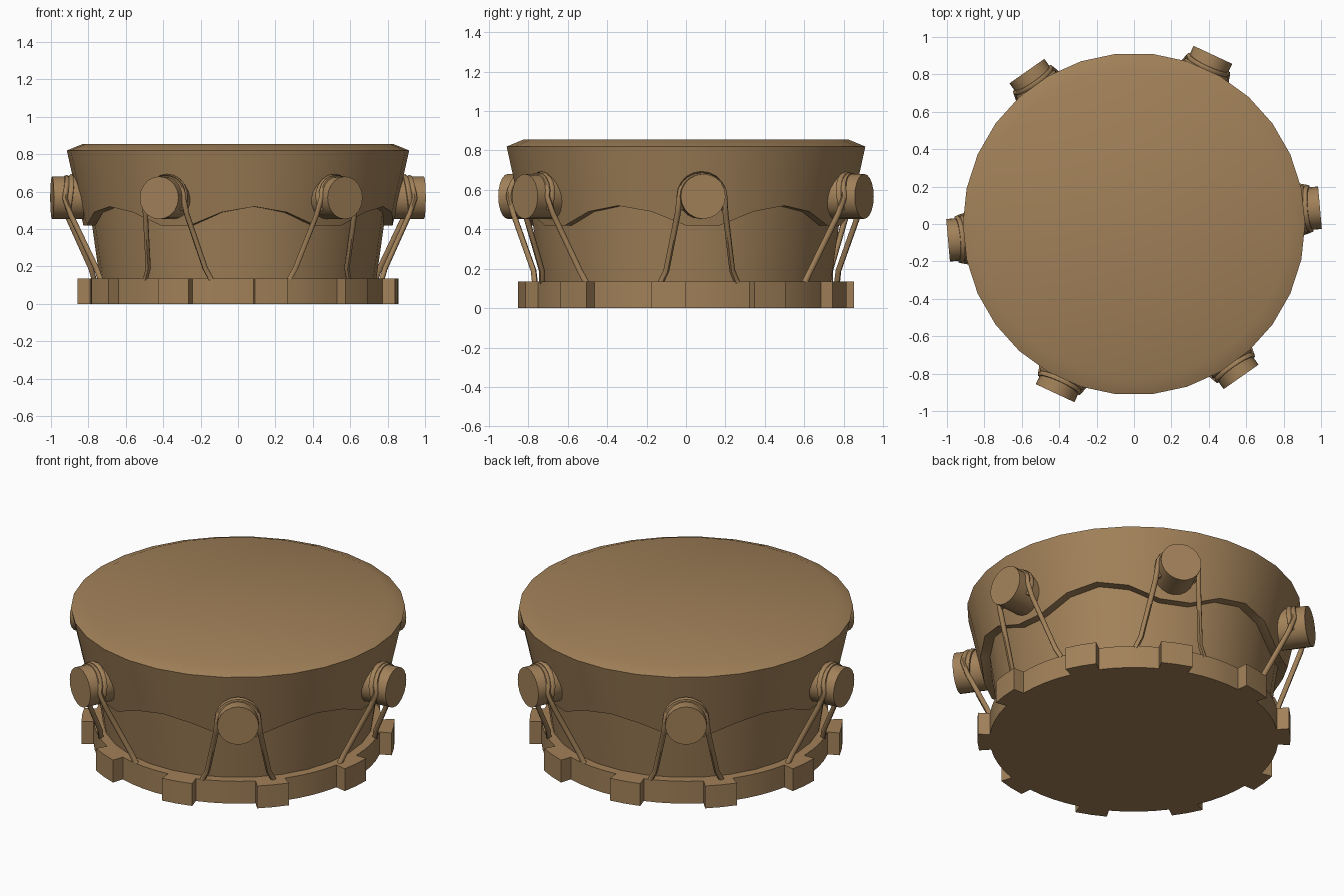
import bpy, bmesh
from math import sin, cos, pi, radians
from mathutils import Vector, Matrix

if "Cube" in bpy.data.objects:
    bpy.data.objects.remove(bpy.data.objects["Cube"])

mat = bpy.data.materials.new("tan_leather")
mat.diffuse_color = (0.36, 0.22, 0.10, 1)
mat.use_nodes = True
mat.node_tree.nodes["Principled BSDF"].inputs["Base Color"].default_value = mat.diffuse_color


def finish(ob, angle=40):
    ob.data.materials.append(mat)
    bpy.ops.object.select_all(action='DESELECT')
    ob.select_set(True)
    bpy.context.view_layer.objects.active = ob
    bpy.ops.object.shade_smooth_by_angle(angle=radians(angle))


def polar(r, deg, z):
    return Vector((r * cos(radians(deg)), r * sin(radians(deg)), z))


def loft(name, loops, angle=40):
    """Skin a stack of equal-sized point loops and cap both ends."""
    bm = bmesh.new()
    rings = [[bm.verts.new(p) for p in loop] for loop in loops]
    n = len(rings[0])
    for a, b in zip(rings, rings[1:]):
        for i in range(n):
            j = (i + 1) % n
            bm.faces.new((a[i], a[j], b[j], b[i]))
    bm.faces.new(rings[0][::-1])
    bm.faces.new(rings[-1])
    bmesh.ops.recalc_face_normals(bm, faces=bm.faces)
    me = bpy.data.meshes.new(name)
    bm.to_mesh(me)
    bm.free()
    ob = bpy.data.objects.new(name, me)
    bpy.context.collection.objects.link(ob)
    finish(ob, angle)


def ring(r, z, n=30):
    return [polar(r, 360 / n * i, z) for i in range(n)]


# Shell
loft("drum_shell", [ring(0.735, 0.10), ring(0.80, 0.56)])

# Drum skin with scalloped lower edge
edge = [0.42, 0.42, 0.49, 0.52, 0.49]
hem, tuck = [], []
for i in range(30):
    z = edge[i % 5]
    hem.append(polar(0.915 - 0.22 * (0.82 - z), 12 * i, z))
    tuck.append(polar(0.77, 12 * i, z))
loft("drum_skin", [tuck, hem, ring(0.915, 0.82), ring(0.83, 0.855)])

# Base hoop with ten blocks
outline = []
for k in range(10):
    c = -6 + 36 * k
    outline += [(0.79, c - 6), (0.857, c - 6), (0.857, c), (0.857, c + 6),
                (0.79, c + 6), (0.79, c + 12), (0.79, c + 18), (0.79, c + 24)]
loft("base_hoop", [[polar(r, a, z) for r, a in outline] for z in (0, 0.135)])


def rope(name, pts, rot):
    cu = bpy.data.curves.new(name, 'CURVE')
    cu.dimensions = '3D'
    cu.bevel_depth = 0.015
    cu.bevel_resolution = 1
    cu.use_fill_caps = True
    sp = cu.splines.new('POLY')
    sp.points.add(len(pts) - 1)
    for p, q in zip(sp.points, pts):
        p.co = (*(rot @ q), 1)
    ob = bpy.data.objects.new(name, cu)
    bpy.context.collection.objects.link(ob)
    bpy.ops.object.select_all(action='DESELECT')
    ob.select_set(True)
    bpy.context.view_layer.objects.active = ob
    bpy.ops.object.convert(target='MESH')
    finish(bpy.context.object, 60)


# Pegs and tension ropes
ZC = 0.567
for k in range(6):
    rot = Matrix.Rotation(radians(5 + 60 * k), 3, 'Z')
    bpy.ops.mesh.primitive_cylinder_add(
        vertices=20, radius=0.114, depth=0.22,
        location=rot @ Vector((0.888, 0, ZC)),
        rotation=(0, pi / 2, radians(5 + 60 * k)))
    bpy.context.object.name = f"peg_{k + 1}"
    finish(bpy.context.object)

    # outer rope: over the peg and down to the hoop on both sides
    arc = [Vector((0.94 - 0.02 * sin(pi * i / 10), 0.114 * cos(pi * i / 10),
                   ZC + 0.108 * sin(pi * i / 10))) for i in range(11)]
    leg = [Vector((0.755, 0.195, 0.13)), Vector((0.775, 0.168, 0.19)),
           Vector((0.91, 0.122, 0.48))]
    other = [Vector((p.x, -p.y, p.z)) for p in reversed(leg)]
    rope(f"tension_rope_{k + 1}", leg + arc + other, rot)

    # inner wrap around the peg
    wrap = [Vector((0.91 - 0.015 * sin(a), 0.114 * cos(a), ZC + 0.112 * sin(a)))
            for a in (2 * pi * i / 20 for i in range(-2, 13))]
    rope(f"rope_wrap_{k + 1}", wrap, rot)
